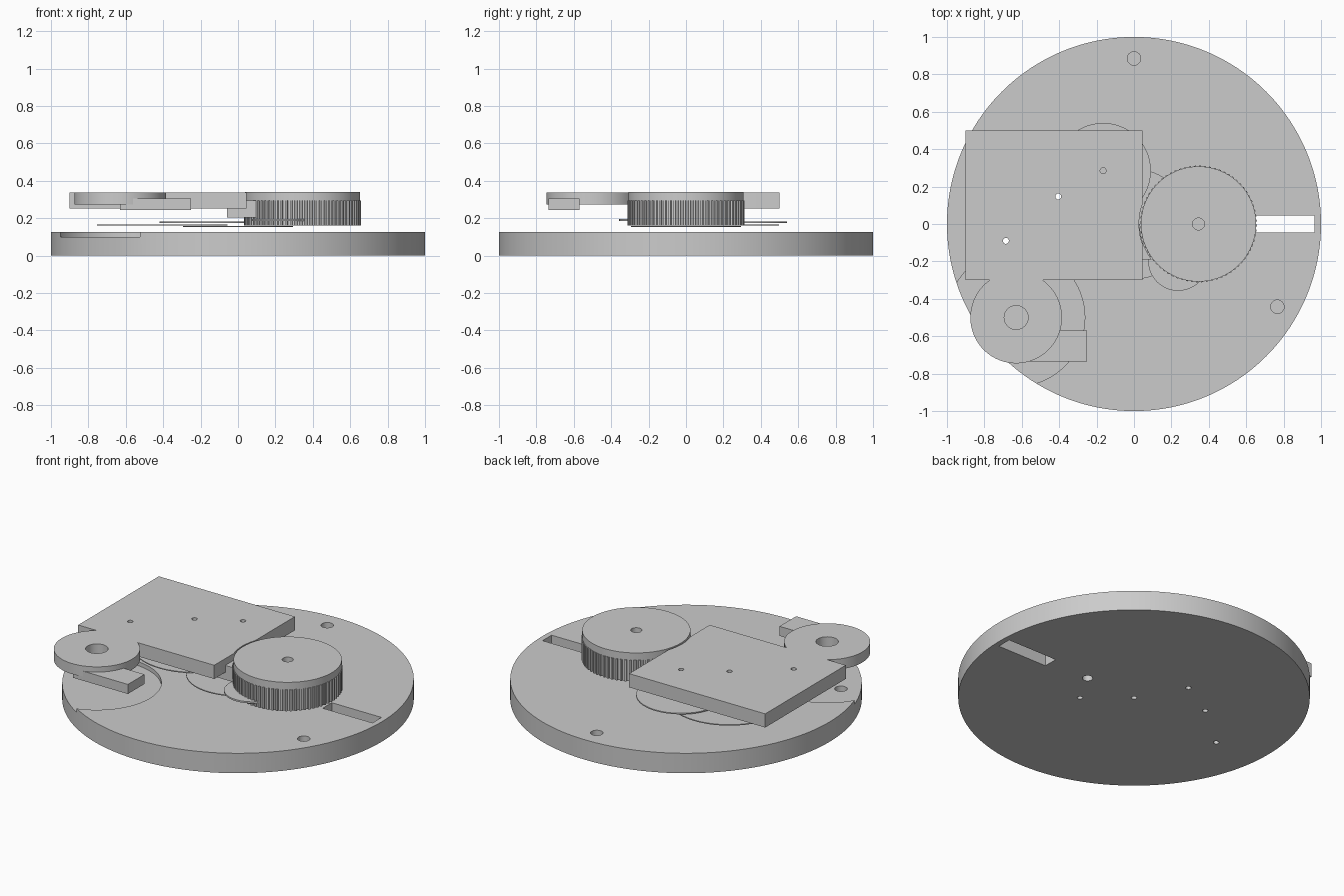
import bpy, bmesh, math

if "Cube" in bpy.data.objects:
    bpy.data.objects.remove(bpy.data.objects["Cube"], do_unlink=True)

grey = bpy.data.materials.new("plain_grey")
grey.use_nodes = True
GREY = (0.6, 0.6, 0.6, 1)
grey.diffuse_color = GREY
grey.node_tree.nodes["Principled BSDF"].inputs["Base Color"].default_value = GREY


def prism(name, outline, z0, z1):
    """Extrude a closed outline between two heights."""
    bm = bmesh.new()
    face = bm.faces.new([bm.verts.new((x, y, z0)) for x, y in outline])
    top = bmesh.ops.extrude_face_region(bm, geom=[face])["geom"]
    for v in top:
        if isinstance(v, bmesh.types.BMVert):
            v.co.z = z1
    bmesh.ops.recalc_face_normals(bm, faces=bm.faces)
    mesh = bpy.data.meshes.new(name)
    bm.to_mesh(mesh)
    bm.free()
    mesh.materials.append(grey)
    obj = bpy.data.objects.new(name, mesh)
    bpy.context.collection.objects.link(obj)
    return obj


def disc(name, centre, r, z0, z1, sides=96):
    angles = [math.tau * i / sides for i in range(sides)]
    return prism(name, [(centre[0] + r * math.cos(a), centre[1] + r * math.sin(a))
                        for a in angles], z0, z1)


def box(name, x0, x1, y0, y1, z0, z1):
    return prism(name, [(x0, y0), (x1, y0), (x1, y1), (x0, y1)], z0, z1)


def cut(obj, cutters):
    """Subtract every cutter, then discard them."""
    bpy.context.view_layer.objects.active = obj
    for c in cutters:
        m = obj.modifiers.new("cut", 'BOOLEAN')
        m.operation, m.solver, m.object = 'DIFFERENCE', 'EXACT', c
        bpy.ops.object.modifier_apply(modifier=m.name)
        bpy.data.objects.remove(c, do_unlink=True)


def holes(points, r, z0, z1):
    return [disc("hole_cutter", p, r, z0, z1, 32) for p in points]


# Shaft positions
drum_axis = (0.345, 0)
knob_axis = (-0.63, -0.5)
first_axis, second_axis = (-0.405, 0.147), (-0.165, 0.285)
third_axis, fourth_axis = (0, 0), (0.236, -0.197)
motor_axis = (-0.685, -0.09)

# Round base with open-sided recess, slot, shaft holes and blind screw holes
base = disc("base", (0, 0), 1, 0, 0.125, 192)
screws = [(0.885 * math.cos(a), 0.885 * math.sin(a))
          for a in (math.radians(90 + 120 * i) for i in range(3))]
cut(base, [disc("recess_cutter", knob_axis, 0.367, 0.1, 0.2),
           box("slot_cutter", 0.62, 0.965, -0.045, 0.045, -0.1, 0.2)]
    + holes(screws, 0.036, 0.03, 0.2)
    + holes([drum_axis], 0.03, -0.1, 0.2)
    + holes([motor_axis, first_axis, second_axis, third_axis, fourth_axis],
            0.016, -0.1, 0.2))

# Upper plate with drum clearance and shaft holes
plate = box("top_plate", -0.9, 0.045, -0.3, 0.5, 0.252, 0.338)
cut(plate, [disc("clearance_cutter", drum_axis, 0.318, 0.2, 0.4)]
    + holes([motor_axis, first_axis, second_axis], 0.016, 0.2, 0.4))
block = box("plate_block", -0.06, 0.1, -0.19, 0, 0.205, 0.295)
cut(block, [disc("clearance_cutter", drum_axis, 0.314, 0.1, 0.4)])

# Thin train wheels
for name, axis, r, z0, z1 in (("first_wheel", first_axis, 0.35, 0.16, 0.166),
                              ("second_wheel", second_axis, 0.255, 0.175, 0.182),
                              ("third_wheel", third_axis, 0.295, 0.153, 0.159),
                              ("fourth_wheel", fourth_axis, 0.16, 0.185, 0.195)):
    wheel = disc(name, axis, r, z0, z1)
    cut(wheel, holes([axis], 0.016, 0.1, 0.3))

# Toothed drum
TEETH = 72
outline = []
for i in range(TEETH):
    for step, r in ((0, 0.303), (0.4, 0.303), (0.5, 0.312), (0.9, 0.312)):
        a = math.tau * (i + step) / TEETH
        outline.append((drum_axis[0] + r * math.cos(a), r * math.sin(a)))
prism("drum_teeth", outline, 0.16, 0.295)
cap = disc("drum_cap", drum_axis, 0.308, 0.295, 0.34)
cut(cap, holes([drum_axis], 0.032, 0.29, 0.4))

# Corner knob and its finger bar
knob = disc("knob", knob_axis, 0.245, 0.272, 0.338)
bar = box("knob_bar", -0.63, -0.25, -0.735, -0.57, 0.245, 0.305)
cut(knob, holes([knob_axis], 0.064, 0.2, 0.4))

# Smooth curved walls, sharp rims
for obj in list(bpy.context.collection.objects):
    if obj.type == 'MESH' and grey.name in obj.data.materials:
        bpy.ops.object.select_all(action='DESELECT')
        obj.select_set(True)
        bpy.context.view_layer.objects.active = obj
        bpy.ops.object.shade_smooth_by_angle(angle=math.radians(25))
